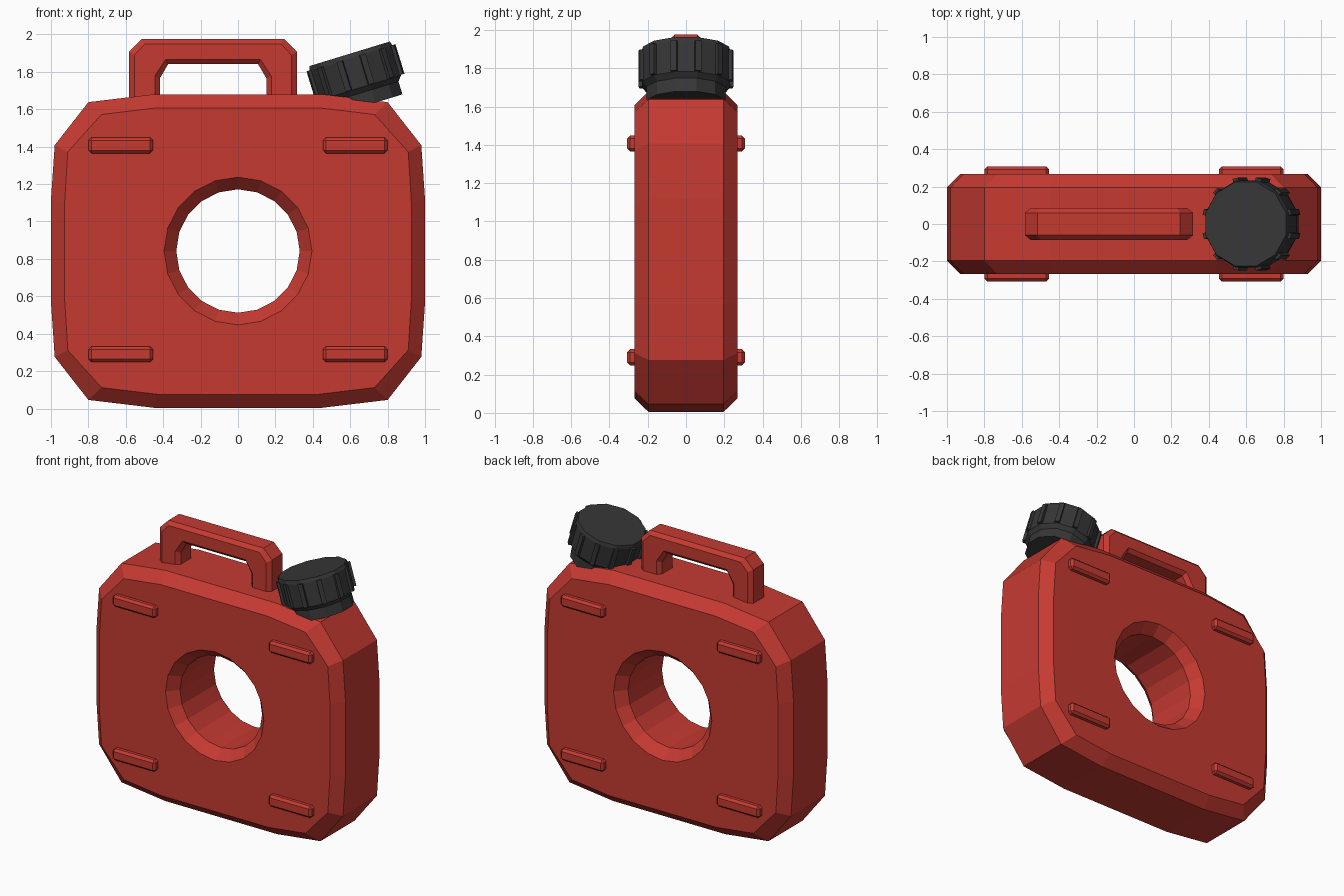
import bpy, bmesh, math
from mathutils import Matrix, Vector

if "Cube" in bpy.data.objects:
    bpy.data.objects.remove(bpy.data.objects["Cube"])


def material(name, rgb):
    m = bpy.data.materials.new(name)
    m.diffuse_color = (*rgb, 1)
    m.use_nodes = True
    m.node_tree.nodes["Principled BSDF"].inputs["Base Color"].default_value = m.diffuse_color
    return m


RED = material("red plastic", (0.56, 0.042, 0.031))
BLACK = material("black plastic", (0.037, 0.037, 0.037))


def finish(bm, name, mat):
    bmesh.ops.recalc_face_normals(bm, faces=bm.faces[:])
    me = bpy.data.meshes.new(name)
    bm.to_mesh(me)
    bm.free()
    me.materials.append(mat)
    ob = bpy.data.objects.new(name, me)
    bpy.context.scene.collection.objects.link(ob)
    return ob


def loop(bm, pts, y):
    return [bm.verts.new((x, y, z)) for x, z in pts]


def bridge(bm, a, b, closed=True):
    n = len(a)
    for i in range(n if closed else n - 1):
        j = (i + 1) % n
        bm.faces.new((a[i], a[j], b[j], b[i]))


# Body: rounded slab with chamfered rims and a round hole through it
CZ = 0.842


def outline(quarter):
    """Mirror a quarter outline (top to side) into a full ring."""
    q = quarter
    r = q + [(x, -z) for x, z in reversed(q)]
    r += [(-x, z) for x, z in reversed(r)]
    return [(x, z + CZ) for x, z in r]


def circle(r, n=20):
    return [(r * math.sin(2 * math.pi * i / n), CZ + r * math.cos(2 * math.pi * i / n))
            for i in range(n)]


outer = outline([(0.45, 0.838), (0.80, 0.796), (0.98, 0.566), (1.0, 0.275)])
face = outline([(0.43, 0.766), (0.73, 0.73), (0.91, 0.53), (0.927, 0.26)])
bm = bmesh.new()
rims, bores = [], []
for s in (-1, 1):
    rim, edge = loop(bm, outer, s * 0.195), loop(bm, face, s * 0.268)
    lip, bore = loop(bm, circle(0.395), s * 0.268), loop(bm, circle(0.33), s * 0.195)
    bridge(bm, rim, edge)
    bridge(bm, lip, bore)
    edges = [bm.edges.get((l[i], l[(i + 1) % len(l)])) for l in (edge, lip) for i in range(len(l))]
    bmesh.ops.triangle_fill(bm, edges=edges, use_beauty=True, normal=(0, s, 0))
    rims.append(rim)
    bores.append(bore)
bridge(bm, *rims)
bridge(bm, *bores)
finish(bm, "can_body", RED)

# Handle: chamfered arch swept through matching outlines
def arch(x0, x1, ztop, cx, cz):
    return [(x0, 1.6), (x0, ztop - cz), (x0 + cx, ztop),
            (x1 - cx, ztop), (x1, ztop - cz), (x1, 1.6)]


out_big = arch(-0.583, 0.315, 1.975, 0.068, 0.068)
out_small = arch(-0.553, 0.285, 1.95, 0.055, 0.06)
in_big = arch(-0.445, 0.178, 1.867, 0.058, 0.09)
in_small = arch(-0.418, 0.152, 1.842, 0.045, 0.077)
bm = bmesh.new()
section = [(out_big, -0.06), (out_small, -0.085), (in_big, -0.085), (in_small, -0.06),
           (in_small, 0.06), (in_big, 0.085), (out_small, 0.085), (out_big, 0.06)]
loops = [loop(bm, p, y) for p, y in section]
for i in range(8):
    bridge(bm, loops[i], loops[(i + 1) % 8], closed=False)
for end in (0, -1):
    bm.faces.new([l[end] for l in loops])
finish(bm, "handle", RED)

# Small chamfered pads on both faces
for sx in (-1, 1):
    for sy in (-1, 1):
        for z in (0.29, 1.407):
            bm = bmesh.new()
            bmesh.ops.create_cube(bm, size=1, matrix=Matrix.Translation((sx * 0.627, sy * 0.28, z))
                                  @ Matrix.Diagonal((0.345, 0.055, 0.085, 1)))
            bmesh.ops.bevel(bm, geom=bm.edges[:], offset=0.016, segments=1, affect='EDGES')
            finish(bm, "pad", RED)

# Tilted cap and neck, built around their own axis
TILT = Matrix.Translation((0.653, 0, 1.715)) @ Matrix.Rotation(math.radians(-17), 4, 'Y')


def lathe(name, profile, n=12):
    bm = bmesh.new()
    rings = []
    for r, z in profile:
        rings.append([bm.verts.new((r * math.cos(2 * math.pi * (i + 0.5) / n),
                                    r * math.sin(2 * math.pi * (i + 0.5) / n), z)) for i in range(n)])
    for a, b in zip(rings, rings[1:]):
        bridge(bm, a, b)
    bm.faces.new(rings[0])
    bm.faces.new(rings[-1])
    bm.transform(TILT)
    return finish(bm, name, BLACK)


lathe("neck", [(0.213, -0.1), (0.213, 0.01)])
lathe("cap", [(0.213, -0.028), (0.237, 0.0), (0.24, 0.165), (0.232, 0.19)])

# Grip ribs around the cap
bm = bmesh.new()
for i in range(12):
    turn = Matrix.Rotation(math.radians(30 * i + 15), 4, 'Z')
    bmesh.ops.create_cube(bm, size=1, matrix=TILT @ turn @ Matrix.Translation((0.232, 0, 0.085))
                          @ Matrix.Diagonal((0.042, 0.032, 0.165, 1)))
finish(bm, "cap_ribs", BLACK)
